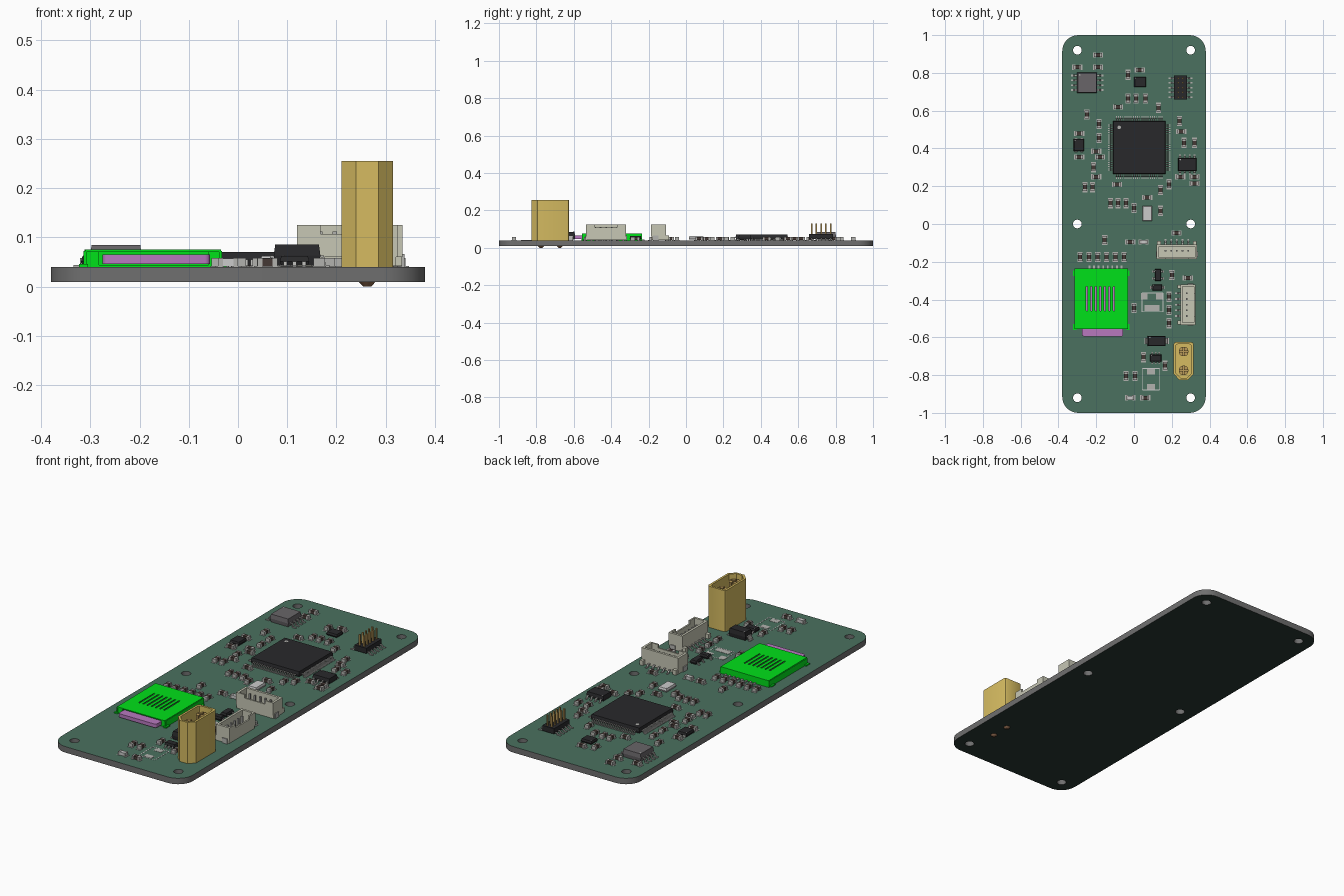
import bpy, bmesh, math
from mathutils import Matrix, Vector

if "Cube" in bpy.data.objects:
    bpy.data.objects.remove(bpy.data.objects["Cube"])

T = 0.04  # top surface of the board
COL = dict(edge=(.16, .16, .16), mask=(.07, .165, .115), under=(.022, .04, .032), black=(.022, .022, .024),
           silver=(.45, .45, .43), grey=(.14, .13, .14), beige=(.57, .57, .46), green=(.0, .75, .01),
           purple=(.48, .19, .52), yellow=(.67, .5, .12), brass=(.5, .33, .1), cap=(.06, .04, .035),
           white=(.7, .7, .68), copper=(.25, .13, .07))


def mat(key):
    m = bpy.data.materials.get(key)
    if not m:
        m = bpy.data.materials.new(key)
        m.diffuse_color = (*COL[key], 1)
        m.use_nodes = True
        m.node_tree.nodes["Principled BSDF"].inputs["Base Color"].default_value = m.diffuse_color
    return m


def make(name, bm, *keys, smooth=False):
    bmesh.ops.recalc_face_normals(bm, faces=bm.faces[:])
    me = bpy.data.meshes.new(name)
    bm.to_mesh(me)
    bm.free()
    for k in keys:
        me.materials.append(mat(k))
    ob = bpy.data.objects.new(name, me)
    bpy.context.collection.objects.link(ob)
    if smooth:
        bpy.context.view_layer.objects.active = ob
        ob.select_set(True)
        bpy.ops.object.shade_smooth_by_angle(angle=math.radians(35))
        ob.select_set(False)
    return ob


def box(bm, x, y, sx, sy, z0, z1, mi=0):
    m = Matrix.Translation((x, y, (z0 + z1) / 2)) @ Matrix.Diagonal((sx, sy, z1 - z0, 1))
    for v in bmesh.ops.create_cube(bm, size=1, matrix=m)['verts']:
        for f in v.link_faces:
            f.material_index = mi


def cyl(bm, x, y, r0, r1, z0, z1, n=24, mi=0):
    m = Matrix.Translation((x, y, (z0 + z1) / 2))
    for v in bmesh.ops.create_cone(bm, cap_ends=True, segments=n, radius1=r0, radius2=r1,
                                   depth=z1 - z0, matrix=m)['verts']:
        for f in v.link_faces:
            f.material_index = mi


def plate(name, loops, z0, z1, *keys):
    """Extruded 2D outline; inner loops become holes."""
    cu = bpy.data.curves.new(name, 'CURVE')
    cu.dimensions, cu.fill_mode, cu.extrude = '2D', 'BOTH', (z1 - z0) / 2
    for pts in loops:
        s = cu.splines.new('POLY')
        s.points.add(len(pts) - 1)
        for p, q in zip(s.points, pts):
            p.co = (q[0], q[1], 0, 1)
        s.use_cyclic_u = True
    tmp = bpy.data.objects.new(name + "_curve", cu)
    bpy.context.collection.objects.link(tmp)
    me = bpy.data.meshes.new_from_object(tmp.evaluated_get(bpy.context.evaluated_depsgraph_get()))
    bpy.data.objects.remove(tmp)
    bm = bmesh.new()
    bm.from_mesh(me)
    bmesh.ops.remove_doubles(bm, verts=bm.verts[:], dist=1e-5)
    bmesh.ops.translate(bm, verts=bm.verts[:], vec=(0, 0, (z0 + z1) / 2))
    bmesh.ops.recalc_face_normals(bm, faces=bm.faces[:])
    for f in bm.faces:
        f.material_index = 0 if len(keys) < 3 or abs(f.normal.z) < .5 else (1 if f.normal.z > 0 else 2)
    return make(name, bm, *keys, smooth=True)


def rrect(x0, x1, y0, y1, r, n=8):
    out = []
    for k, (cx, cy) in enumerate([(x1 - r, y1 - r), (x0 + r, y1 - r), (x0 + r, y0 + r), (x1 - r, y0 + r)]):
        out += [(cx + r * math.cos(a), cy + r * math.sin(a))
                for a in [(k + i / n) * math.pi / 2 for i in range(n + 1)]]
    return out


def circle(x, y, r, n=24):
    return [(x + r * math.cos(2 * math.pi * i / n), y + r * math.sin(2 * math.pi * i / n)) for i in range(n)]


def lead(bm, x, y, ang, w, L, h, mi=0):
    """Gull-wing lead pointing along ang."""
    t = .004
    prof = [(0, h), (.4 * L, h), (.6 * L, t), (L, t), (L, 0), (.45 * L, 0), (.28 * L, h - t), (0, h - t)]
    m = Matrix.Translation((x, y, T)) @ Matrix.Rotation(ang, 4, 'Z')
    rings = [[bm.verts.new(m @ Vector((d, s * w / 2, z))) for d, z in prof] for s in (-1, 1)]
    faces = [bm.faces.new(r) for r in rings]
    for i in range(len(prof)):
        j = (i + 1) % len(prof)
        faces.append(bm.faces.new((rings[0][i], rings[0][j], rings[1][j], rings[1][i])))
    for f in faces:
        f.material_index = mi


def chip(name, x, y, sx, sy, h, sides='', n=4, pitch=.025, L=.03, w=.009, key='black'):
    """Moulded package with drafted sides and rows of leads."""
    bm = bmesh.new()
    mid = T + h * .5
    for z0, z1 in ((T + .003, mid), (mid, T + h)):
        m = Matrix.Translation((x, y, (z0 + z1) / 2)) @ Matrix.Diagonal((sx, sy, z1 - z0, 1))
        vs = bmesh.ops.create_cube(bm, size=1, matrix=m)['verts']
        for v in vs:
            if abs(v.co.z - mid) > 1e-4:
                v.co.x -= math.copysign(.003, v.co.x - x)
                v.co.y -= math.copysign(.003, v.co.y - y)
    cyl(bm, x - sx * .38, y + sy * .38, sx * .03 + .001, sx * .03 + .001, T + h - .001, T + h + .0006, 12, 1)
    for k in range(4):
        if 'xy'[k % 2] in sides:
            a, half = k * math.pi / 2, (sx, sy)[k % 2] / 2
            for i in range(n):
                o = (i - (n - 1) / 2) * pitch
                lead(bm, x + math.cos(a) * half - math.sin(a) * o, y + math.sin(a) * half + math.cos(a) * o,
                     a, w, L, h * .5, 1)
    return make(name, bm, key, 'silver')


# Circuit board with mounting holes
holes = [(sx * .3, y) for sx in (-1, 1) for y in (-.92, 0, .92)]
plate("circuit_board", [rrect(-.38, .38, -1, 1, .085)] + [circle(x, y, .023) for x, y in holes],
      .009, T, 'edge', 'mask', 'under')

# Integrated circuits
chip("main_processor", .028, .405, .28, .28, .03, 'xy', 25, .01, .026, .0045)
chip("memory_chip", -.248, .748, .105, .108, .044, 'x', 4, .0254, .034, .009, 'grey')
chip("sensor_chip", .032, .752, .062, .052, .02)
chip("transceiver_chip", .282, .315, .098, .068, .03, 'y', 4, .0254, .02, .009)
chip("oscillator", -.292, .418, .054, .064, .022, 'y', 2, .03, .006, .014)
chip("transistor", .127, -.27, .034, .062, .022, 'x', 2, .038, .014)
chip("small_diode", .123, -.336, .05, .032, .022, 'x', 1, .02, .014, .014)
chip("power_diode", .12, -.62, .095, .054, .045, 'x', 1, .02, .018, .032)
chip("regulator_chip", .115, -.71, .06, .036, .022, 'y', 3, .019, .014, .008)
chip("crystal_can", .07, .055, .05, .08, .022, key='white')

# Pads and printed outlines for the unfitted buzzer and inductor
bm = bmesh.new()
for x, y, sx, sy in [(.055, -.382, .034, .034), (.134, -.382, .034, .034), (.096, -.445, .08, .032),
                     (.09, -.782, .044, .028), (.09, -.862, .044, .028)]:
    box(bm, x, y, sx, sy, T - .001, T + .0012)
for x, y, w, h in [(.098, -.415, .11, .1), (.09, -.822, .092, .115)]:
    for s in (-1, 1):
        box(bm, x + s * w / 2, y, .004, h, T - .001, T + .0008, 1)
        box(bm, x, y + s * h / 2, w, .004, T - .001, T + .0008, 1)
make("bare_pads", bm, 'silver', 'white')


# Small passive parts, horizontal and vertical (positions in hundredths)
def passive_mesh(key):
    bm = bmesh.new()
    box(bm, 0, 0, .024, .021, T + .001, T + .017)
    for s in (-1, 1):
        box(bm, s * .0155, 0, .01, .023, T, T + .018, 1)
        box(bm, s * .019, 0, .016, .027, T - .001, T + .0015, 1)
    ob = make("passive_" + key, bm, key, 'silver')
    me = ob.data
    bpy.data.objects.remove(ob)
    return me


cap, led = passive_mesh('cap'), passive_mesh('white')
flat = [(-19, 89.5), (-30, 83), (-19, 83), (3, 81.5), (-8.5, 62), (-29, 48), (-29, 35.5), (-20, 38.5), (-18, 35.5),
        (-20, 25), (25, 49), (24.5, 25), (32, 25), (32, 21.5), (-9, 21), (7, 14), (-2, -9.5), (22.5, -4.8),
        (28.5, -28.5), (6, -92)]
tall = [(-3.2, 79), (-3.2, 66.5), (1, 66.5), (6, 66.5), (13, 61.5), (-25, 58), (-18.5, 53), (-18.5, 45.5),
        (-21.5, 30), (-26, 19.5), (-22, 19.5), (24, 54.5), (26.5, 43), (32, 43), (14, 18), (18.5, 21), (-12.5, 11),
        (-8.5, 11), (-4.2, 11), (0, 8.5), (14, 7), (-15.5, -8.5), (20, -27), (18.5, -38.5), (18.5, -45.5),
        (18.5, -52.5), (0, -44.5), (5, -70.5), (16.5, -75), (-4.2, -80.5), (.5, -80.5)]
tall += [(-28.5 + i * 4.65, -17.5) for i in range(6)]
for kind, me, pts, ang in (("chip_part_flat", cap, flat, 0), ("chip_part_tall", cap, tall, math.pi / 2),
                           ("indicator_light", led, [(5, -9.5), (-2, -92)], 0)):
    for x, y in pts:
        ob = bpy.data.objects.new(kind, me)
        ob.location, ob.rotation_euler.z = (x / 100, y / 100, 0), ang
        bpy.context.collection.objects.link(ob)

# Pin header
bm = bmesh.new()
hx, hy = .246, .722
box(bm, hx, hy, .068, .127, T + .006, T + .034)
for i in range(5):
    y = hy + (i - 2) * .0254
    for s in (-1, 1):
        box(bm, hx + s * .0127, y, .008, .008, T + .03, .13, 1)
        lead(bm, hx + s * .03, y, 0 if s > 0 else math.pi, .008, .034, .012, 2)
make("pin_header", bm, 'black', 'brass', 'silver')


# Wire connectors: open housing, pins, leads and side tabs
def connector(name, x, y, ang):
    bm = bmesh.new()
    z0, z1 = T + .002, .125
    box(bm, 0, 0, .213, .074, z0, .062)
    box(bm, 0, -.0365, .15, .008, .06, z1 - .018)
    box(bm, 0, .032, .213, .012, .06, z1)
    for s in (-1, 1):
        box(bm, s * .101, -.0014, .012, .078, .06, z1)
        box(bm, s * .083, -.0365, .048, .008, .06, z1)
        box(bm, s * .095, .046, .02, .018, z0, .066)
        box(bm, s * .1085, -.015, .006, .03, T, .066, 1)
    for i in range(5):
        o = (i - 2) * .03
        box(bm, o, .004, .009, .009, .06, .112, 1)
        lead(bm, o, .037, math.pi / 2, .009, .03, .014, 1)
    ob = make(name, bm, 'beige', 'silver')
    ob.location, ob.rotation_euler.z = (x, y, 0), ang


connector("wire_connector_rear", .227, -.146, 0)
connector("wire_connector_side", .284, -.427, math.pi / 2)

# Memory card socket: slotted lid, walls, floor, contacts and inserted card
slots = [rrect(x - .004, x + .004, -.46, -.33, .003, 2) for x in [-.25 + i * .024 for i in range(7)]]
plate("card_socket_lid", [[(-.312, -.235), (-.035, -.235), (-.035, -.555), (-.31, -.555)]] + slots, .07, .075, 'green')
bm = bmesh.new()
for x in (-.311, -.036):
    box(bm, x, -.395, .006, .32, T, .072)
box(bm, -.173, -.238, .277, .006, T, .072)
box(bm, -.173, -.395, .27, .31, T, .044)
for x in (-.296, -.046):
    box(bm, x, -.4, .028, .3, T, .072)
for y in (-.26, -.545):
    for x in (-.314, -.032):
        box(bm, x, y, .018, .03, T, .046)
for i in range(8):
    box(bm, -.235 + i * .024, -.231, .01, .02, T, .045, 1)
make("card_socket_frame", bm, 'green', 'silver')
plate("memory_card", [rrect(-.275, -.057, -.595, -.27, .01, 3)], .046, .065, 'purple')


# Power plug: keyed shell, floor, split contact pins and solder tails
def plug_loop(d):
    x0, x1, y0, y1, c = .21 + d, .315 - d, -.825 + d, -.625 - d, .03 - d * .5
    b = .012
    return [(x0, y0 + c), (x0 + c, y0), (x1 - c, y0), (x1, y0 + c), (x1, y1 - b), (x1 - b * .3, y1 - b * .3),
            (x1 - b, y1), (x0 + b, y1), (x0 + b * .3, y1 - b * .3), (x0, y1 - b)]


plate("plug_shell", [plug_loop(0), plug_loop(.011)], T, .255, 'yellow')
plate("plug_floor", [plug_loop(.01)], T + .001, .11, 'yellow')
bm = bmesh.new()
for y in (-.675, -.775):
    for sx in (-1, 1):
        for sy in (-1, 1):
            arc = [(0, 0)] + [(.022 * math.cos(i * math.pi / 12), .022 * math.sin(i * math.pi / 12)) for i in range(7)]
            f = bm.faces.new([bm.verts.new((.2625 + sx * (.003 + a), y + sy * (.003 + b), .18)) for a, b in arc])
            g = bmesh.ops.extrude_face_region(bm, geom=[f])['geom']
            bmesh.ops.translate(bm, verts=[v for v in g if isinstance(v, bmesh.types.BMVert)], vec=(0, 0, .055))
    cyl(bm, .2625, y, .025, .025, .10, .181)
    cyl(bm, .2625, y, .008, .017, 0, .0095, 24, 1)
make("plug_contacts", bm, 'brass', 'copper', smooth=True)
